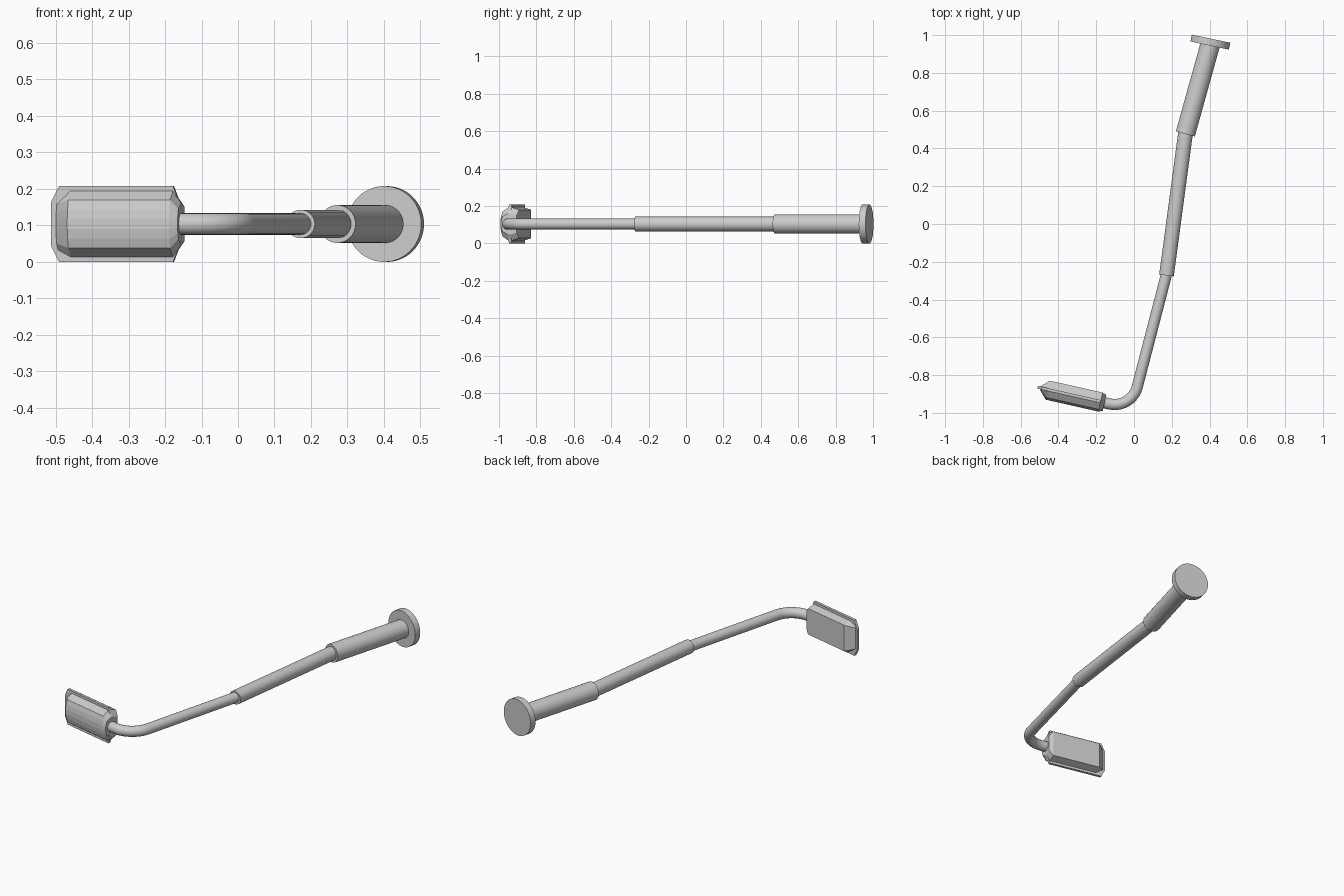
import bpy, bmesh, math
from mathutils import Vector

if "Cube" in bpy.data.objects:
    bpy.data.objects.remove(bpy.data.objects["Cube"])

ZC = 0.104                                   # height of the common centre plane


def make_object(name, rings, smooth=True):
    """Skin a list of equal-length point rings and cap both ends."""
    bm = bmesh.new()
    loops = [[bm.verts.new(p) for p in ring] for ring in rings]
    n = len(loops[0])
    for a, b in zip(loops, loops[1:]):
        for i in range(n):
            j = (i + 1) % n
            bm.faces.new((a[i], a[j], b[j], b[i]))
    bm.faces.new(loops[0])
    bm.faces.new(loops[-1])
    bmesh.ops.recalc_face_normals(bm, faces=bm.faces)
    me = bpy.data.meshes.new(name)
    bm.to_mesh(me)
    bm.free()
    ob = bpy.data.objects.new(name, me)
    bpy.context.collection.objects.link(ob)
    if smooth:
        bpy.ops.object.select_all(action='DESELECT')
        ob.select_set(True)
        bpy.context.view_layer.objects.active = ob
        bpy.ops.object.shade_smooth_by_angle(angle=math.radians(30))
    return ob


def tube(name, path, r, sides=32):
    """Round tube along a path lying in the centre plane."""
    pts = [Vector((x, y, ZC)) for x, y in path]
    rings = []
    for i, p in enumerate(pts):
        t = pts[min(i + 1, len(pts) - 1)] - pts[max(i - 1, 0)]
        side = Vector((t.y, -t.x, 0)).normalized()
        rings.append([p + r * (math.cos(k) * side + math.sin(k) * Vector((0, 0, 1)))
                      for k in (2 * math.pi * s / sides for s in range(sides))])
    return make_object(name, rings)


# Wall flange and the two straight sleeves
tube("wall_flange", [(0.408, 0.981), (0.4004, 0.945)], 0.104, 48)
tube("outer_sleeve", [(0.405, 0.955), (0.272, 0.477)], 0.052)
tube("middle_sleeve", [(0.280, 0.535), (0.172, -0.272)], 0.039)

# Bent inner rod: straight run, rounded elbow, short run into the head
axis = Vector((-0.975, 0.22)).normalized()
base = Vector((-0.156, -0.947))
start, corner = Vector((0.180, -0.235)), Vector((-0.013, -0.979))
d1 = (start - corner).normalized()
t = 0.12
half = d1.angle(axis) / 2
rad = t * math.tan(half)
centre = corner + (d1 + axis).normalized() * (t / math.cos(half))
p0, p1 = corner + d1 * t, corner + axis * t
a0 = math.atan2(*(p0 - centre).yx)
a1 = math.atan2(*(p1 - centre).yx)
elbow = [centre + rad * Vector((math.cos(a0 + (a1 - a0) * k / 10),
                                math.sin(a0 + (a1 - a0) * k / 10))) for k in range(11)]
tube("bent_rod", [start] + elbow + [base + axis * 0.03], 0.0295, 24)

# Head: local frame u (outward), v (towards the front), z (up)
front = Vector((axis.y * -1, axis.x))


def head_point(u, v, z):
    p = base + axis * u + front * v
    return (p.x, p.y, ZC + z)


# Domed front and flat back, lofted along u
section = [(-0.051, 0.076), (-0.003, 0.092), (0.006, 0.090), (0.040, 0.066),
           (0.048, 0.040), (0.052, 0.014)]
section += [(v, -z) for v, z in reversed(section)]
stations = [(0.0, 0.84, 0.62), (0.022, 1.0, 1.0), (0.308, 1.0, 1.0), (0.352, 0.12, 0.80)]
make_object("head_body", [[head_point(u, v * sv - (0.003 if sv < 0.5 else 0), z * sz)
                           for v, z in section] for u, sv, sz in stations], False)

# Thin eight-sided rim around the head
outline = [(0.0, 0.048), (0.022, 0.104), (0.342, 0.104), (0.364, 0.060)]
outline += [(u, -z) for u, z in reversed(outline)]
make_object("head_rim", [[head_point(u, v, z) for u, z in outline]
                         for v in (-0.010, 0.005)], False)
